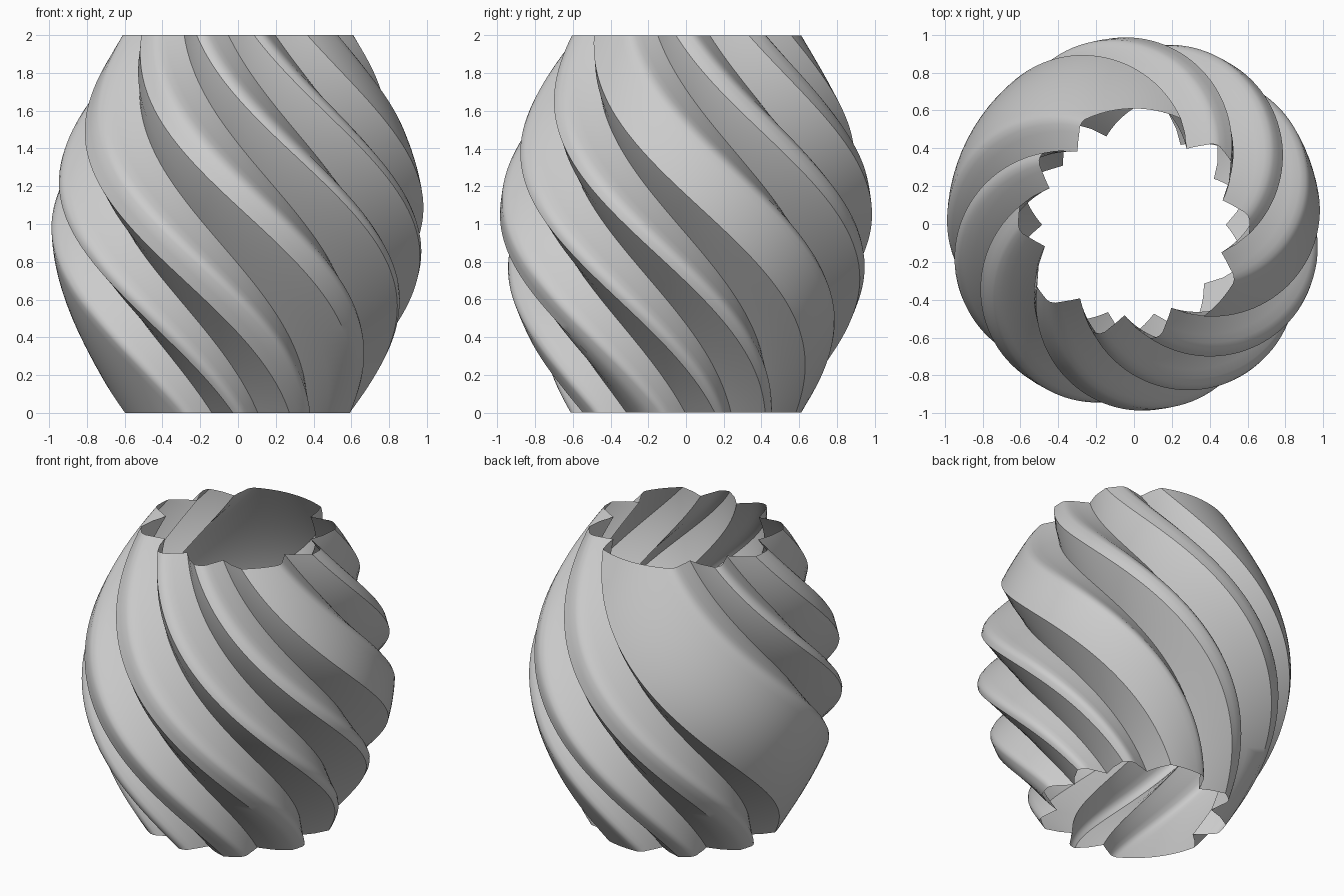
import bpy, bmesh, math

cube = bpy.data.objects.get("Cube")
if cube:
    bpy.data.objects.remove(cube)

HEIGHT = 2.0
END_RADIUS = 0.61
BULGE = 0.378
TWIST = math.radians(125.5)
RINGS = 56

# Irregular grooves around the rim: floor angle and width of the sloping side, in degrees
GROOVES = [(15, 18), (55, 11), (128, 14), (157, 14), (194, 19),
           (234, 15), (264, 14), (294, 13), (342, 13)]
# Rounded steep side: angle from the floor, and fraction of the outer radius
STEEP_SIDE = [(-13, 1.0), (-11, 0.99), (-9, 0.965), (-7, 0.92), (-3.5, 0.855), (0, 0.795)]


def rim_profile():
    """Closed outline: grooves joined by smooth outer arcs."""
    points = []
    for i, (floor, width) in enumerate(GROOVES):
        points += [(floor + a, r) for a, r in STEEP_SIDE]
        # Flat sloping side, ending in a crisp lip
        points += [(floor + 0.5 * width, 0.9), (floor + width, 1.0)]
        following = GROOVES[(i + 1) % len(GROOVES)][0]
        if following <= floor:
            following += 360
        start = floor + width
        end = following + STEEP_SIDE[0][0]
        steps = max(1, round((end - start) / 4))
        points += [(start + (end - start) * k / steps, 1.0) for k in range(1, steps)]
    return [(math.radians(a), r) for a, r in points]


# Twisted open shell, lofted from scaled and turned outlines
profile = rim_profile()
bm = bmesh.new()
rings = []
for j in range(RINGS + 1):
    t = j / RINGS
    radius = END_RADIUS + BULGE * math.sin(math.pi * t)
    turn = TWIST * (1 - t)
    rings.append([
        bm.verts.new((radius * r * math.cos(a + turn),
                      radius * r * math.sin(a + turn),
                      HEIGHT * t))
        for a, r in profile])

count = len(profile)
for low, high in zip(rings, rings[1:]):
    for k in range(count):
        n = (k + 1) % count
        bm.faces.new((low[k], low[n], high[n], high[k]))

mesh = bpy.data.meshes.new("twisted_shell")
bm.to_mesh(mesh)
bm.free()
shell = bpy.data.objects.new("twisted_shell", mesh)
bpy.context.collection.objects.link(shell)

# Plain grey finish
grey = bpy.data.materials.new("light_grey")
grey.use_nodes = True
colour = (0.6, 0.6, 0.6, 1.0)
grey.diffuse_color = colour
grey.node_tree.nodes["Principled BSDF"].inputs["Base Color"].default_value = colour
mesh.materials.append(grey)

# Smooth arcs with crisp groove floors and lips
bpy.ops.object.select_all(action="DESELECT")
shell.select_set(True)
bpy.context.view_layer.objects.active = shell
bpy.ops.object.shade_smooth_by_angle(angle=math.radians(36))
